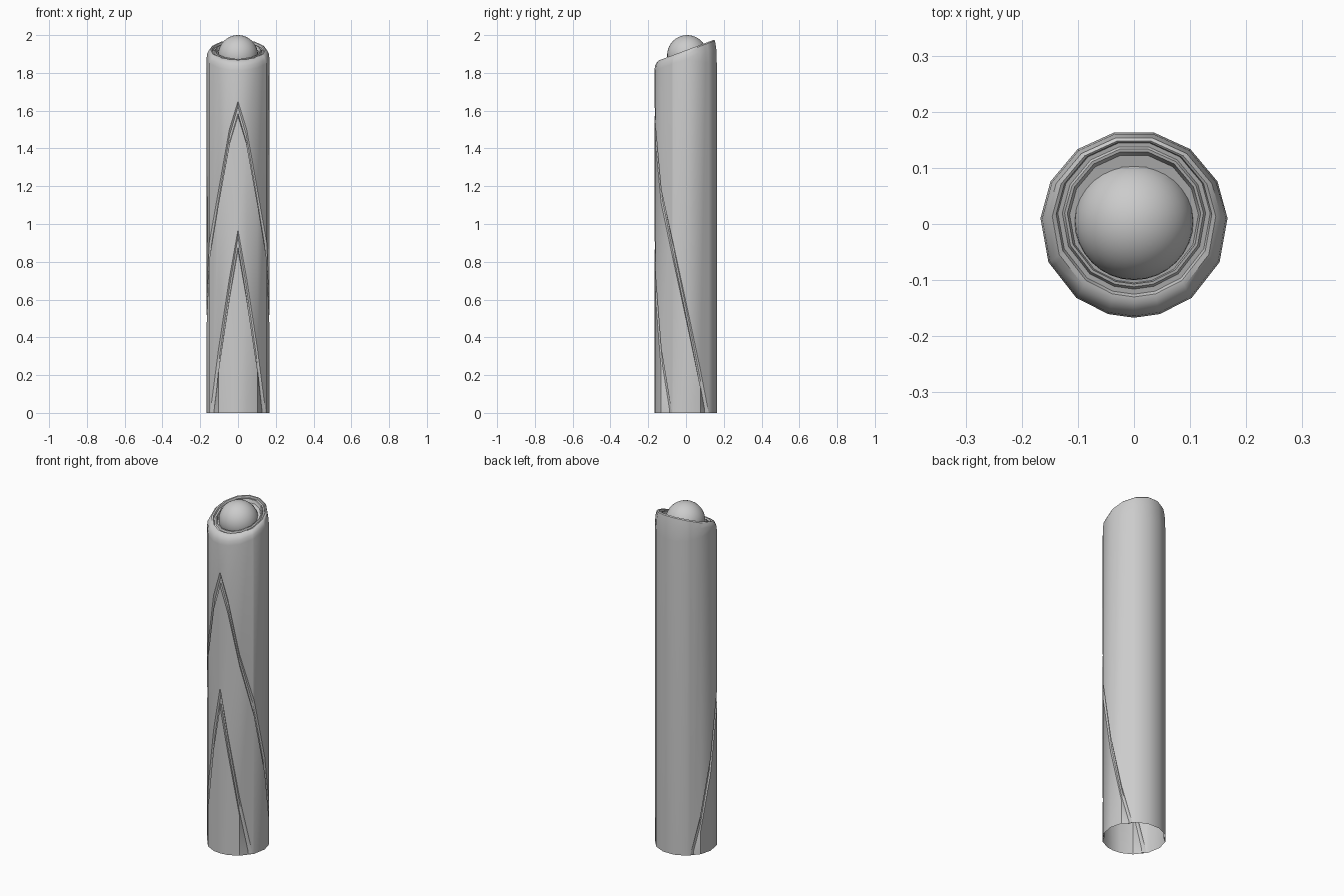
import bpy, bmesh, math
from mathutils import Vector

if "Cube" in bpy.data.objects:
    bpy.data.objects.remove(bpy.data.objects["Cube"])

R = 0.167
DEPTH = 0.009
# facet corners, degrees round from the front, for one half
CORNERS = [0, 16, 38, 66, 93.5, 117, 143, 168]
CORNERS += [360 - a for a in reversed(CORNERS[1:])] + [360]
# extra columns where the grooves run off the bottom
EXTRA = [55, 63, 130, 137]
COLS = sorted(set(CORNERS[:-1] + EXTRA + [360 - a for a in EXTRA]))

# groove edges: (angle, height)
UPPER_OUT = [(0, 1.65), (16, 1.50), (38, 1.18), (66, .90), (93.5, .54), (117, .23), (137, 0)]
UPPER_IN = [(0, 1.57), (16, 1.42), (38, 1.11), (66, .81), (93.5, .45), (117, .14), (130, 0)]
LOWER_OUT = [(0, .97), (16, .71), (38, .34), (63, 0)]
LOWER_IN = [(0, .86), (16, .60), (38, .23), (55, 0)]


def lerp_table(table, a):
    for (a0, z0), (a1, z1) in zip(table, table[1:]):
        if a <= a1:
            return z0 + (z1 - z0) * (a - a0) / (a1 - a0)
    return 0.0


def facet(a):
    """Scale that keeps a column on the flat between two corners."""
    for a0, a1 in zip(CORNERS, CORNERS[1:]):
        if a0 <= a <= a1:
            half, mid = (a1 - a0) / 2, (a0 + a1) / 2
            return math.cos(math.radians(half)) / math.cos(math.radians(a - mid))


def rim_z(y):
    return 1.92 + 0.375 * y


def column(a):
    f, t = facet(a), math.radians(a)
    dx, dy = math.sin(t) * f, -math.cos(t) * f
    side = min(a, 360 - a)
    pts = [(R * dx, R * dy, 0)]
    # wall with two sunken grooves
    for inner, outer in ((LOWER_IN, LOWER_OUT), (UPPER_IN, UPPER_OUT)):
        zi, zo = lerp_table(inner, side), lerp_table(outer, side)
        rf = R - DEPTH if zo > 1e-4 else R
        ri = R if zi > 1e-4 or zo <= 1e-4 else rf
        w = zo - zi
        for r, z in ((ri, zi), (rf, zi + .2 * w), (rf, zo - .35 * w), (R, zo)):
            pts.append((r * dx, r * dy, z))
    # slanted rounded rim and stepped recess: radius, y shift, drop
    back = max(0, dy)
    rim = [(R, 0, -.045 - .10 * back), (.164, 0, -.022 - .035 * back), (.156, .001, -.007),
           (.146, .005, 0), (.139, .009, -.002), (.136, .011, -.014), (.128, .012, -.014),
           (.124, .012, -.006), (.119, .012, -.006), (.115, .010, -.022), (.098, .006, -.022)]
    for r, s, h in rim:
        y = r * dy + s
        pts.append((r * dx, y, rim_z(y) + h))
    return pts


def finish(bm, name, angle):
    bmesh.ops.recalc_face_normals(bm, faces=bm.faces)
    mesh = bpy.data.meshes.new(name)
    bm.to_mesh(mesh)
    bm.free()
    ob = bpy.data.objects.new(name, mesh)
    bpy.context.collection.objects.link(ob)
    bpy.ops.object.select_all(action='DESELECT')
    ob.select_set(True)
    bpy.context.view_layer.objects.active = ob
    bpy.ops.object.shade_smooth_by_angle(angle=math.radians(angle))


# tube: columns bridged into an open-bottomed shell
bm = bmesh.new()
grid = [[bm.verts.new(p) for p in column(a)] for a in COLS]
for c0, c1 in zip(grid, grid[1:] + grid[:1]):
    for i in range(len(c0) - 1):
        bm.faces.new((c0[i], c1[i], c1[i + 1], c0[i + 1]))
bmesh.ops.remove_doubles(bm, verts=bm.verts, dist=0.0005)
finish(bm, "tube_body", 35)

# dome: sphere trimmed along the slanted recess
bm = bmesh.new()
bmesh.ops.create_uvsphere(bm, u_segments=32, v_segments=20, radius=0.106)
bmesh.ops.translate(bm, verts=bm.verts, vec=(0, 0.006, 1.894))
bmesh.ops.bisect_plane(bm, geom=bm.verts[:] + bm.edges[:] + bm.faces[:],
                       plane_co=Vector((0, 0, rim_z(0) - 0.024)),
                       plane_no=Vector((0, -0.375, 1)), clear_inner=True)
finish(bm, "top_dome", 40)
